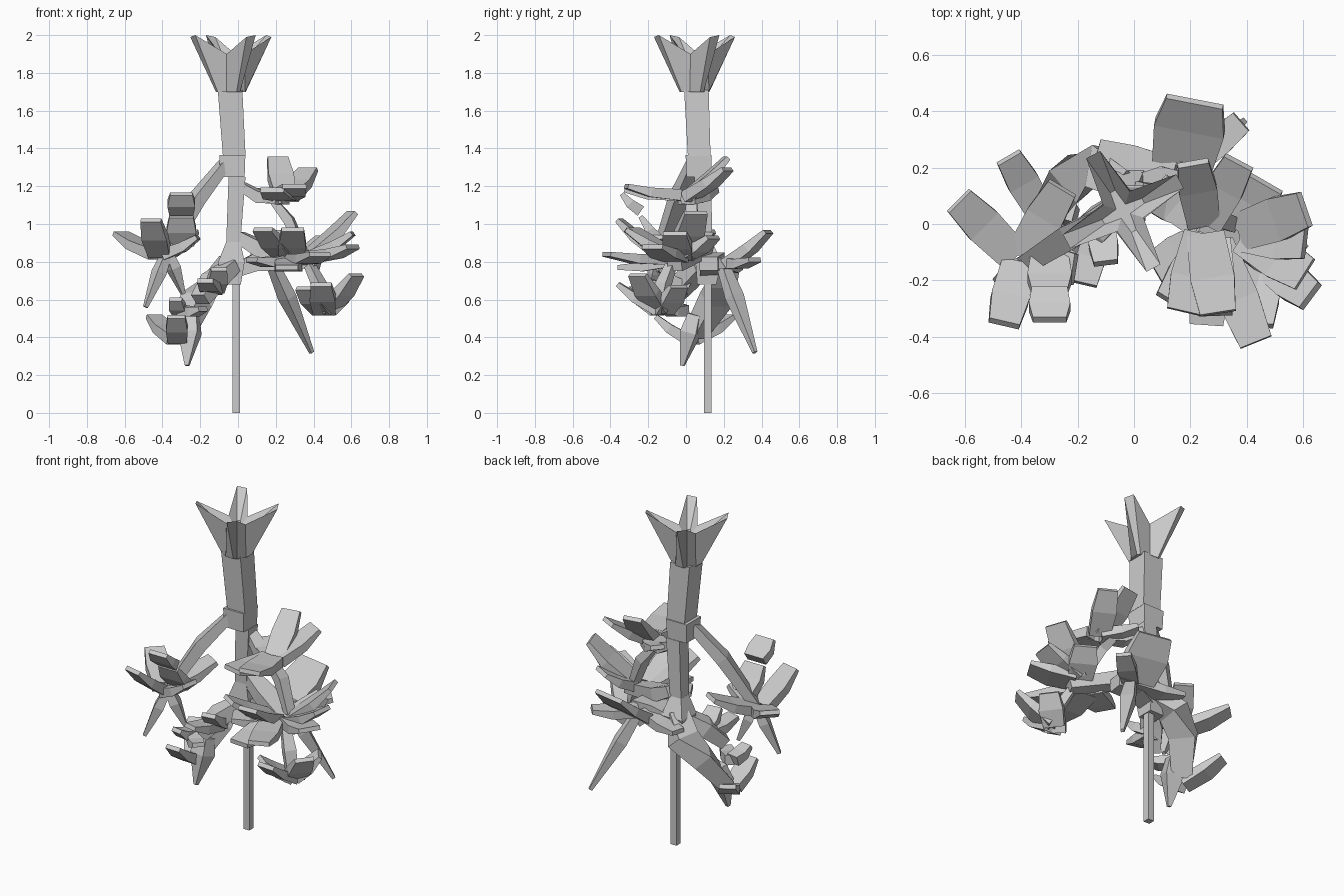
import bpy, bmesh, math
from mathutils import Vector

if "Cube" in bpy.data.objects:
    bpy.data.objects.remove(bpy.data.objects["Cube"])

UP = Vector((0, 0, 1))


def loft(name, rings):
    bm = bmesh.new()
    vs = [[bm.verts.new(p) for p in r] for r in rings]
    n = len(vs[0])
    for a, b in zip(vs, vs[1:]):
        for i in range(n):
            j = (i + 1) % n
            bm.faces.new((a[i], a[j], b[j], b[i]))
    bm.faces.new(vs[0])
    bm.faces.new(vs[-1])
    bmesh.ops.recalc_face_normals(bm, faces=bm.faces)
    me = bpy.data.meshes.new(name)
    bm.to_mesh(me)
    bm.free()
    bpy.context.collection.objects.link(bpy.data.objects.new(name, me))


# Sweep a rectangular section (width, thickness) along a path
def strip(name, pts, widths, thicks):
    rings = []
    for i, p in enumerate(pts):
        d = (pts[min(i + 1, len(pts) - 1)] - pts[max(i - 1, 0)]).normalized()
        s = d.cross(UP).normalized()
        n = s.cross(d)
        w, t = s * widths[i] / 2, n * thicks[i] / 2
        rings.append([p + w + t, p - w + t, p - w - t, p + w - t])
    loft(name, rings)


# Branch of near-constant section, slimmer at both ends
def branch(name, w, *pts):
    ws = [w if 0 < i < len(pts) - 1 else w * .75 for i in range(len(pts))]
    strip(name, [Vector(p) for p in pts], ws, [v * .75 for v in ws])


# Cluster of slab leaves round a centre; each leaf is (azimuth, reach, rise)
def cluster(name, centre, width, *leaves):
    c = Vector(centre)
    for i, (az, reach, rise) in enumerate(leaves):
        a = math.radians(az)
        out = Vector((math.cos(a), math.sin(a), 0)) * reach + UP * rise
        pts = [c + out * .08, c + out * .6 - UP * .012, c + out]
        strip(f"{name}_{i}", pts, [width * .9, width * 1.05, width * .85], [.06, .05, .025])


# Tapered hanging spike
def spike(name, top, tip, w):
    a, b = Vector(top), Vector(tip)
    strip(name, [a, a.lerp(b, .35), b], [w * .7, w, .02], [w * .6, w * .8, .02])


# Central stem: stacked square sections (centre x, centre y, size, z)
def stem(name, *sections):
    loft(name, [[(x + s / 2 * i, y + s / 2 * j, z) for i, j in ((-1, -1), (1, -1), (1, 1), (-1, 1))]
                for x, y, s, z in sections])


stem("pole", (-.01, .115, .04, 0), (-.01, .115, .04, .72))
stem("hub", (-.035, .11, .1, .68), (-.035, .12, .14, .8), (-.025, .1, .075, .905))
stem("lower_stem", (-.025, .1, .075, .9), (-.005, .09, .09, 1.25))
stem("collar", (-.03, .067, .13, 1.25), (-.03, .067, .138, 1.365))
stem("upper_stem", (-.02, .07, .12, 1.36), (-.042, .055, .13, 1.71))

# Four-pointed open crown with wide petals
C = Vector((-.038, .045, 0))
bottom, top, inner = [], [], []
for k in range(4):
    for da, r0, r, z in ((-7, .085, .23, 1.99), (7, .085, .23, 2), (45, .08, .075, 1.9)):
        a = math.radians(28 + 90 * k + da)
        u = Vector((math.cos(a), math.sin(a), 0))
        bottom.append(C + u * r0 + UP * 1.7)
        top.append(C + u * r + UP * z)
        inner.append(C + u * r * .35 + UP * 1.86)
loft("crown", [bottom, top, inner])

# Branches
branch("left_branch", .09, (-.07, .04, 1.32), (-.22, -.04, 1.13), (-.38, -.14, .84))
branch("lower_left_branch", .15, (-.04, .13, .8), (-.12, .2, .7), (-.22, .16, .6), (-.3, .05, .42))
branch("front_left_branch", .12, (-.03, .08, .78), (-.13, 0, .7), (-.2, -.08, .6))
branch("upper_right_branch", .08, (.02, .1, 1.2), (.12, .05, 1.14), (.24, 0, 1.13))
branch("right_drop_branch", .07, (.18, .03, 1.13), (.27, .03, 1.02), (.35, 0, .84))
branch("middle_right_branch", .11, (.01, .11, .93), (.12, .08, .87), (.42, -.06, .78))
branch("low_right_branch", .13, (0, .12, .76), (.1, .14, .8), (.24, .12, .79))
branch("low_end_branch", .07, (.38, -.08, .78), (.43, -.12, .68), (.47, -.15, .54))

# Hanging spikes
spike("left_spike", (-.38, -.14, .84), (-.49, -.2, .56), .07)
spike("left_inner_spike", (-.37, -.13, .84), (-.29, -.09, .63), .07)
spike("right_spike", (.19, .2, .77), (.39, .365, .32), .08)
spike("lower_left_spike", (-.25, .05, .52), (-.27, -.02, .25), .11)

# Leaf clusters
cluster("left_leaf", (-.41, -.13, .83), .13, (135, .3, .12), (257, .23, .19), (59, .3, .13), (-9, .2, .1))
cluster("left_tile", (-.3, -.12, .89), .15, (270, .12, .15))
cluster("left_top_tile", (-.3, -.23, 1.06), .14, (270, .11, .1))
cluster("lower_left_leaf", (-.32, .02, .38), .11, (120, .25, .13), (268, .18, .13))
cluster("lower_left_tile", (-.31, 0, .54), .08, (260, .12, .06), (-43, .17, .01))
cluster("inner_left_leaf", (-.12, .02, .65), .1, (257, .24, .05), (277, .16, .11))
cluster("upper_front_leaf", (.25, -.01, 1.15), .15, (279, .31, .05), (257, .31, .03))
cluster("upper_right_leaf", (.25, -.01, 1.13), .13, (62, .26, .16), (100, .23, .22), (140, .22, .05))
cluster("back_right_leaf", (.17, .2, .77), .24, (79, .24, .19))
cluster("back_side_leaf", (.17, .18, .79), .1, (41, .28, .02), (165, .31, -.02))
cluster("middle_right_leaf", (.28, -.04, .81), .14,
        (238, .28, .16), (272, .28, .16), (210, .24, 0), (292, .41, .03), (266, .32, -.04))
cluster("far_right_leaf", (.37, -.03, .82), .15, (19, .25, .24), (-7, .24, .13), (-32, .28, .06), (60, .2, .11))
cluster("low_right_leaf", (.46, -.13, .53), .13, (-37, .21, .2), (265, .23, .15), (233, .18, .13), (37, .15, .14))
